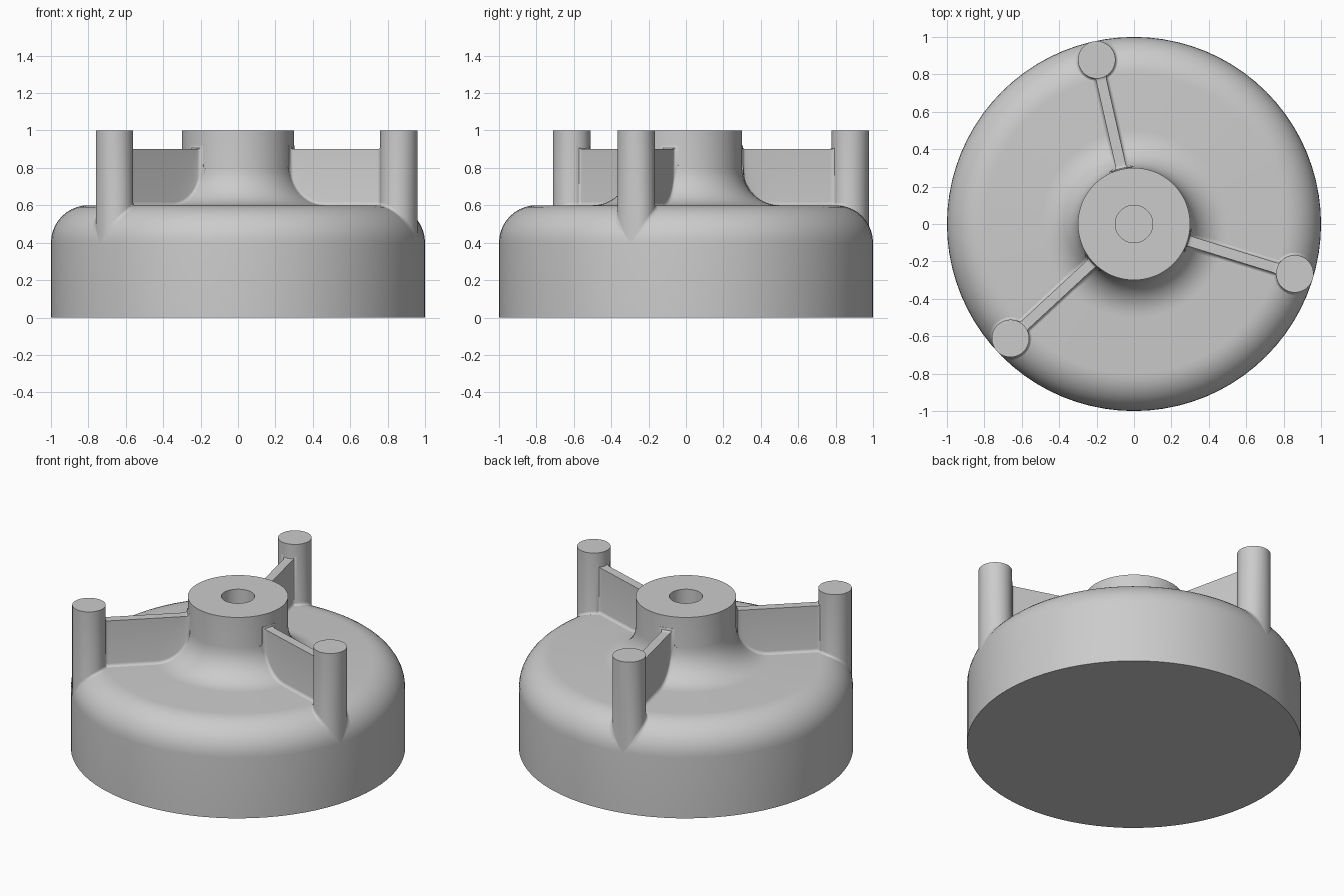
import bpy
import bmesh
from math import sin, cos, pi, radians, sqrt, hypot

if "Cube" in bpy.data.objects:
    bpy.data.objects.remove(bpy.data.objects["Cube"])

F = 0.02            # small blend radius where ribs and posts meet the body
STEPS = 4           # segments per small blend


def arc(cx, cz, r, a0, a1, n=10):
    return [(cx + r * cos(radians(a0 + (a1 - a0) * i / n)),
             cz + r * sin(radians(a0 + (a1 - a0) * i / n))) for i in range(n + 1)]


def surface(r):
    """Height of the turned body's upper surface at radius r."""
    if r < 0.5:
        return 0.8 - sqrt(max(0, 0.04 - (0.5 - max(r, 0.3)) ** 2))
    if r > 0.8:
        return 0.4 + sqrt(max(0, 0.04 - (r - 0.8) ** 2))
    return 0.6


def flare(e, f=F):
    """Widening of a concave blend at distance e from the wall."""
    if e >= f:
        return 0
    return f - sqrt(max(0, f * f - (f - max(e, 0)) ** 2))


def make_object(name, bm):
    bmesh.ops.remove_doubles(bm, verts=bm.verts, dist=1e-5)
    bmesh.ops.recalc_face_normals(bm, faces=bm.faces)
    mesh = bpy.data.meshes.new(name)
    bm.to_mesh(mesh)
    bm.free()
    ob = bpy.data.objects.new(name, mesh)
    bpy.context.collection.objects.link(ob)
    return ob


def bridge(bm, rings, closed=True):
    for a, b in zip(rings, rings[1:]):
        n = len(a)
        for i in range(n if closed else n - 1):
            j = (i + 1) % n
            bm.faces.new((a[i], a[j], b[j], b[i]))


# Turned body with rounded shoulder, hub and blind centre hole
def make_body(segs=80):
    profile = ([(1, 0)] + arc(0.8, 0.4, 0.2, 0, 90)
               + arc(0.5, 0.8, 0.2, 270, 180)
               + [(0.3, 1), (0.1, 1), (0.1, 0.5)])
    bm = bmesh.new()
    rings = [[bm.verts.new((r * cos(2 * pi * i / segs), r * sin(2 * pi * i / segs), z))
              for i in range(segs)] for r, z in profile]
    bridge(bm, rings)
    bm.faces.new(rings[0])
    bm.faces.new(rings[-1])
    return make_object("knob_body", bm)


# Round post draped on the shoulder, with a small blend at its foot
def make_post(name, segs=48):
    bm = bmesh.new()
    top, rings = [], [[] for _ in range(STEPS + 1)]
    for i in range(segs):
        c, s = cos(2 * pi * i / segs), sin(2 * pi * i / segs)
        top.append(bm.verts.new((0.9 + 0.1 * c, 0.1 * s, 1)))
        reach = max(0, 0.995 - hypot(0.9 + 0.1 * c, 0.1 * s))
        f = min(F, reach)
        for k in range(STEPS + 1):
            t = pi / 2 * k / STEPS
            rad = 0.1 + f * (1 - cos(t))
            x, y = 0.9 + rad * c, rad * s
            foot = surface(hypot(x, y))
            z = foot + f * (1 - sin(t)) - 0.002
            rings[k].append(bm.verts.new((x, y, z)))
    bm.faces.new(top)
    bridge(bm, [top] + rings)
    return make_object(name, bm)


# Thin radial rib between hub and post, blended along its foot and both ends
def make_rib(name):
    r0, r1, w = 0.298, 0.81, 0.028
    ends = [F * k / STEPS for k in range(STEPS + 1)]
    stations = sorted({round(r, 5) for r in
                       [r0] + [0.3 + e for e in ends] + [r1 - e for e in ends]
                       + [0.32 + 0.02 * k for k in range(24)]})
    bm = bmesh.new()
    rings = []
    for r in stations:
        widen = flare(r - 0.3) + flare(r1 - r)
        top, base = 0.9 + widen, surface(r)
        half = [(w + widen, top)]
        for k in range(STEPS + 1):
            t = pi / 2 * k / STEPS
            half.append((w + widen + F * (1 - cos(t)), base + F * (1 - sin(t)) - 0.001))
        section = [(-y, z) for y, z in reversed(half)] + half
        rings.append([bm.verts.new((r, y, z)) for y, z in section])
    bridge(bm, rings, closed=False)
    return make_object(name, bm)


parts = [make_body()]
for n in range(3):
    for ob in (make_post(f"post_{n + 1}"), make_rib(f"rib_{n + 1}")):
        ob.rotation_euler.z = radians(102.8 + 120 * n)
        parts.append(ob)

bpy.ops.object.select_all(action='DESELECT')
for ob in parts:
    ob.select_set(True)
bpy.context.view_layer.objects.active = parts[0]
bpy.ops.object.shade_smooth_by_angle(angle=radians(30))
